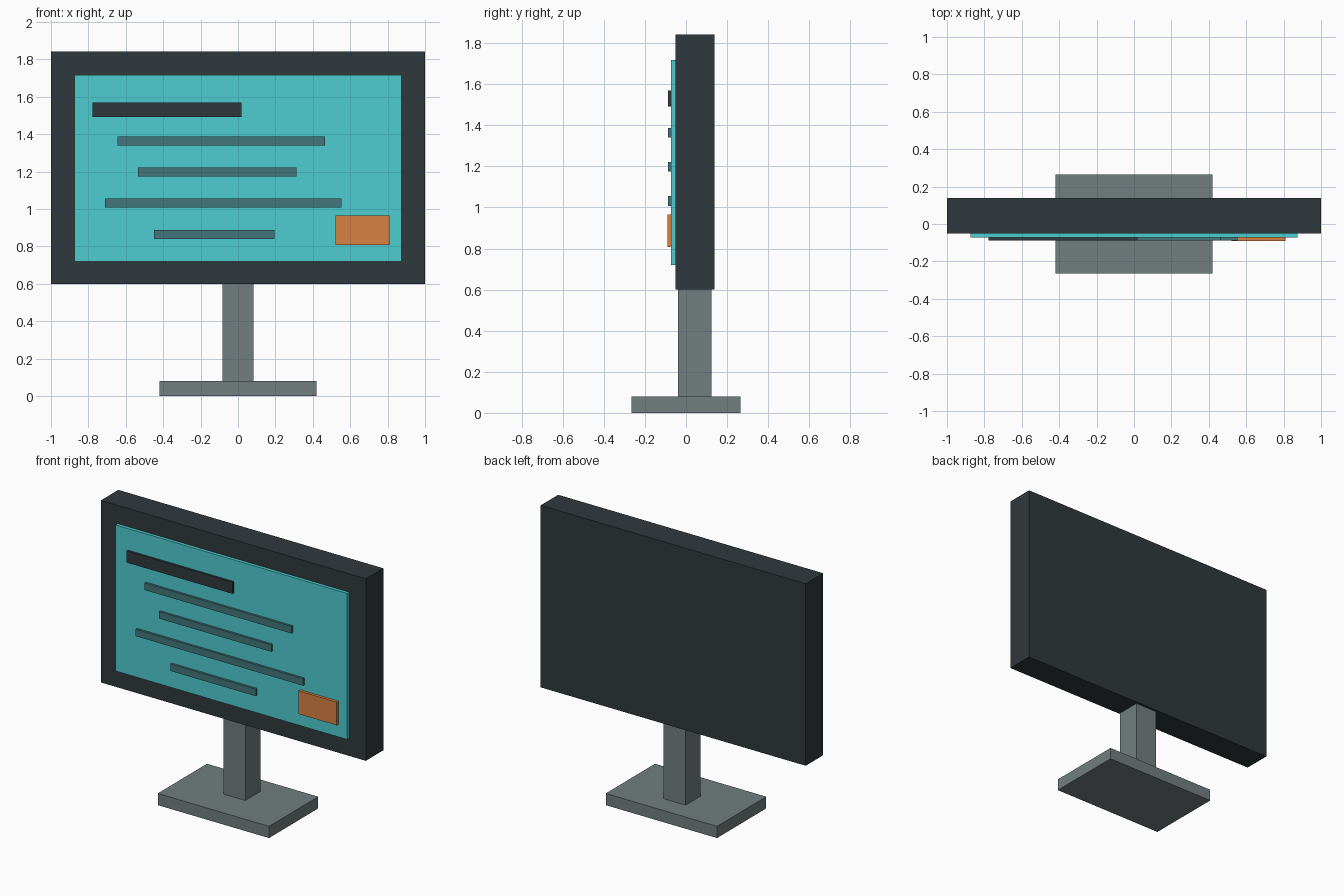
import bpy

if "Cube" in bpy.data.objects:
    bpy.data.objects.remove(bpy.data.objects["Cube"])


def material(name, rgb):
    m = bpy.data.materials.new(name)
    m.diffuse_color = (*rgb, 1.0)
    m.use_nodes = True
    m.node_tree.nodes["Principled BSDF"].inputs["Base Color"].default_value = m.diffuse_color
    return m


def box(name, x, y, z, mat):
    """Box given by its (min, max) range on each axis."""
    spans = (x, y, z)
    bpy.ops.mesh.primitive_cube_add(size=1, location=[(a + b) / 2 for a, b in spans])
    ob = bpy.context.object
    ob.name = name
    ob.scale = [b - a for a, b in spans]
    bpy.ops.object.transform_apply(location=False, rotation=False, scale=True)
    ob.data.materials.append(mat)
    return ob


dark = material("dark_casing", (0.03, 0.04, 0.045))
grey = material("stand_grey", (0.17, 0.21, 0.215))
teal = material("screen_teal", (0.076, 0.61, 0.64))
slate = material("line_slate", (0.055, 0.18, 0.20))
orange = material("button_orange", (0.70, 0.22, 0.055))

# Stand
box("stand_base", (-0.42, 0.42), (-0.265, 0.265), (0, 0.08), grey)
box("stand_post", (-0.083, 0.083), (-0.04, 0.123), (0.08, 0.60), grey)

# Casing and screen panel
box("casing", (-1, 1), (-0.05, 0.138), (0.60, 1.842), dark)
box("screen", (-0.875, 0.875), (-0.072, -0.05), (0.72, 1.717), teal)

# Raised title bar on the screen
box("title_bar", (-0.779, 0.019), (-0.087, -0.072), (1.491, 1.57), dark)

# Raised content lines: x range and centre height
lines = [(-0.645, 0.465, 1.364), (-0.535, 0.312, 1.198),
         (-0.711, 0.553, 1.031), (-0.45, 0.195, 0.864)]
for i, (x0, x1, zc) in enumerate(lines, 1):
    box(f"content_line_{i}", (x0, x1), (-0.087, -0.072), (zc - 0.024, zc + 0.024), slate)

# Button in the lower right corner
box("button", (0.52, 0.809), (-0.091, -0.072), (0.807, 0.965), orange)
